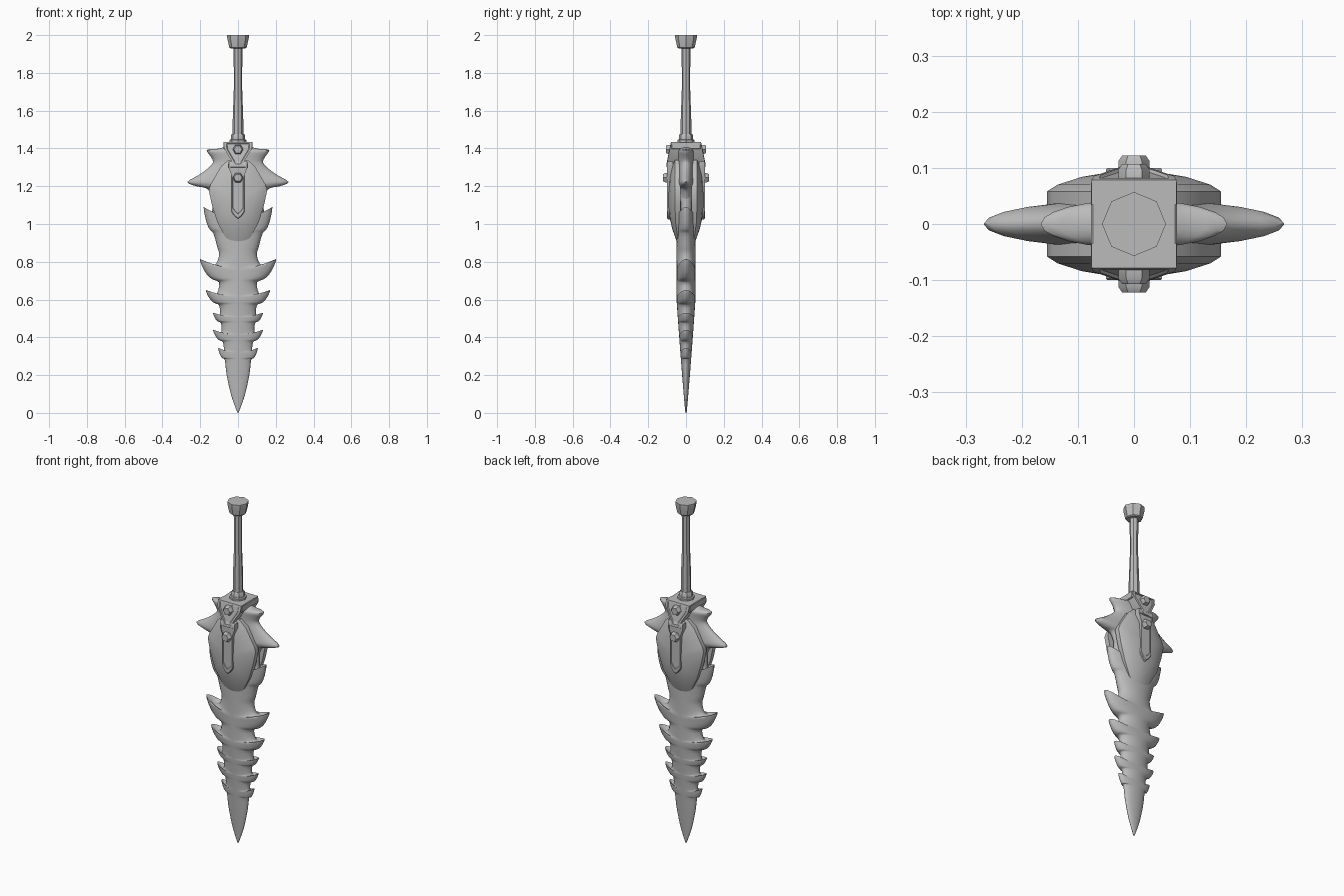
import bpy, bmesh, math
from mathutils import Matrix

cube = bpy.data.objects.get("Cube")
if cube:
    bpy.data.objects.remove(cube, do_unlink=True)

steel = bpy.data.materials.new("grey_steel")
steel.use_nodes = True
GREY = (0.5, 0.5, 0.5, 1)
steel.diffuse_color = GREY
steel.node_tree.nodes["Principled BSDF"].inputs["Base Color"].default_value = GREY


def finish(name, bm, angle=35):
    bmesh.ops.remove_doubles(bm, verts=bm.verts, dist=0.0004)
    bmesh.ops.recalc_face_normals(bm, faces=bm.faces)
    mesh = bpy.data.meshes.new(name)
    bm.to_mesh(mesh)
    bm.free()
    mesh.materials.append(steel)
    obj = bpy.data.objects.new(name, mesh)
    bpy.context.collection.objects.link(obj)
    bpy.ops.object.select_all(action='DESELECT')
    obj.select_set(True)
    bpy.context.view_layer.objects.active = obj
    bpy.ops.object.shade_smooth_by_angle(angle=math.radians(angle))
    return obj


def loft(name, rings, angle=35):
    """Bridge closed rings of equal length and cap both ends."""
    bm = bmesh.new()
    loops = [[bm.verts.new(p) for p in ring] for ring in rings]
    for a, b in zip(loops, loops[1:]):
        for i in range(len(a)):
            j = (i + 1) % len(a)
            bm.faces.new((a[i], a[j], b[j], b[i]))
    bm.faces.new(loops[0])
    bm.faces.new(loops[-1])
    return finish(name, bm, angle)


def spline(points, steps=3):
    """Smooth curve through the given points."""
    out = []
    for i in range(len(points) - 1):
        quad = [points[max(0, i - 1)], points[i], points[i + 1],
                points[min(len(points) - 1, i + 2)]]
        for k in range(steps):
            t = k / steps
            out.append([b + t / 2 * (c - a + t * (2*a - 5*b + 4*c - d + t * (3*b - a - 3*c + d)))
                        for a, b, c, d in zip(*quad)])
    return out + [list(points[-1])]


def lens(name, rows, thickness, sides=24):
    """Symmetric rounded slab; a row is spine height, half width, edge height."""
    rings = []
    for spine, half, edge in rows:
        ring = []
        for i in range(sides):
            a = math.tau * i / sides
            u = math.cos(a)
            ring.append((half * u, thickness(spine) * math.sin(a),
                         spine + (edge - spine) * abs(u) ** 1.5))
        rings.append(ring)
    return loft(name, rings, 50)


def tooth(base, width, tip_x, tip_z):
    """Hooked tooth: bulging lower edge, sharp tip, hollow upper edge."""
    dx, dz = tip_x - width, tip_z - base
    shape = [(0, 0, 0), (.15, .4, .16), (.35, .75, .48),
             (.5, 1, 1), (.65, .5, .72), (.8, .15, .8)]
    return [(base + s * dz, width + x * dx, base + z * dz) for s, x, z in shape]


def plain(z, width):
    return (z, width, z)


def plate(name, half, rings, centre, offset):
    """Front and back plates from a mirrored half outline and scaled rings."""
    outline = half + [(-x, z) for x, z in reversed(half) if x > 0]
    for side, label in ((-1, "front"), (1, "back")):
        loft(f"{label}_{name}",
             [[(x * s, side * (y + offset(centre + (z - centre) * s, y)),
                centre + (z - centre) * s) for x, z in outline]
              for s, y in rings])


def turned(name, profile, sides=8):
    loft(name, [[(r * math.cos(math.tau * i / sides), r * math.sin(math.tau * i / sides), z)
                 for i in range(sides)] for r, z in profile])


# Toothed blade
teeth = [(.28, .07, .105, .345), (.375, .08, .132, .44), (.475, .09, .132, .53),
         (.57, .1, .17, .65), (.69, .1, .202, .815)]
rows = [plain(0, .002), plain(.04, .018), plain(.1, .038), plain(.2, .06)]
for t in teeth:
    rows += tooth(*t)
rows += [plain(.84, .1), plain(.88, .11)] + tooth(.95, .13, .182, 1.09)
rows += [plain(1.13, .135), plain(1.2, .13)]
lens("blade", spline(rows), lambda z: min(.05, .003 + .075 * max(z, 0) ** .9))

# Horned guard between the shield plates
horns = [plain(1.12, .13), plain(1.165, .148), (1.19, .17, 1.19), (1.205, .22, 1.2),
         (1.22, .268, 1.222), (1.25, .21, 1.258), (1.28, .165, 1.29),
         plain(1.325, .133), plain(1.355, .143), (1.375, .166, 1.392),
         (1.392, .11, 1.398), plain(1.41, .06)]
lens("horned_guard", spline(horns), lambda z: .043)

# Shield plates, thinning towards the lower point
shield = [(0, .88), (.035, .895), (.07, .935), (.11, 1.01), (.138, 1.1), (.155, 1.18),
          (.145, 1.21), (.122, 1.25), (.09, 1.305), (.05, 1.34)]
plate("shield", shield, [(1, .03), (1, .058), (.88, .07), (.6, .084), (.25, .093)], 1.12,
      lambda z, y: -.35 * y * max(0, min(1, (1.03 - z) / .15)))

# Pointed bar laid on each shield, with a raised rim
bar = [(0, 1.025), (.018, 1.04), (.034, 1.065), (.034, 1.26), (.05, 1.3), (.05, 1.33)]
plate("bar", bar, [(1, .07), (1, .096), (.96, .1), (.82, .1), (.8, .096)], 1.18,
      lambda z, y: 0)

# Collar block and its sloping triangular plates
bm = bmesh.new()
bmesh.ops.create_cube(bm, size=1, matrix=Matrix.Translation((0, 0, 1.415))
                      @ Matrix.Diagonal((.154, .154, .04, 1)))
bmesh.ops.bevel(bm, geom=bm.edges[:], offset=.004, segments=1, affect='EDGES')
finish("collar_block", bm)
triangle = [(.016, 1.302), (.072, 1.398), (.076, 1.435)]
plate("collar_plate", triangle, [(1, .035), (1, .078), (.82, .08), (.76, .075)], 1.39,
      lambda z, y: .2 * (1.435 - z) if y > .05 else 0)

# Six-sided bolts
for side, label in ((-1, "front"), (1, "back")):
    for part, z, inner, outer in (("upper", 1.395, .075, .107), ("lower", 1.245, .09, .122)):
        loft(f"{label}_{part}_bolt",
             [[(r * math.cos(i * math.pi / 3), side * y, z + r * math.sin(i * math.pi / 3))
               for i in range(6)]
              for r, y in ((.028, inner), (.028, outer - .01), (.021, outer))])

# Handle
turned("handle_ring", [(.046, 1.43), (.046, 1.445), (.038, 1.448), (.038, 1.468), (.032, 1.477)])
turned("grip", [(.028, 1.47), (.028, 1.55), (.022, 1.72), (.023, 1.94)])
turned("pommel", [(.04, 1.93), (.046, 1.935), (.057, 1.985), (.057, 2)])
